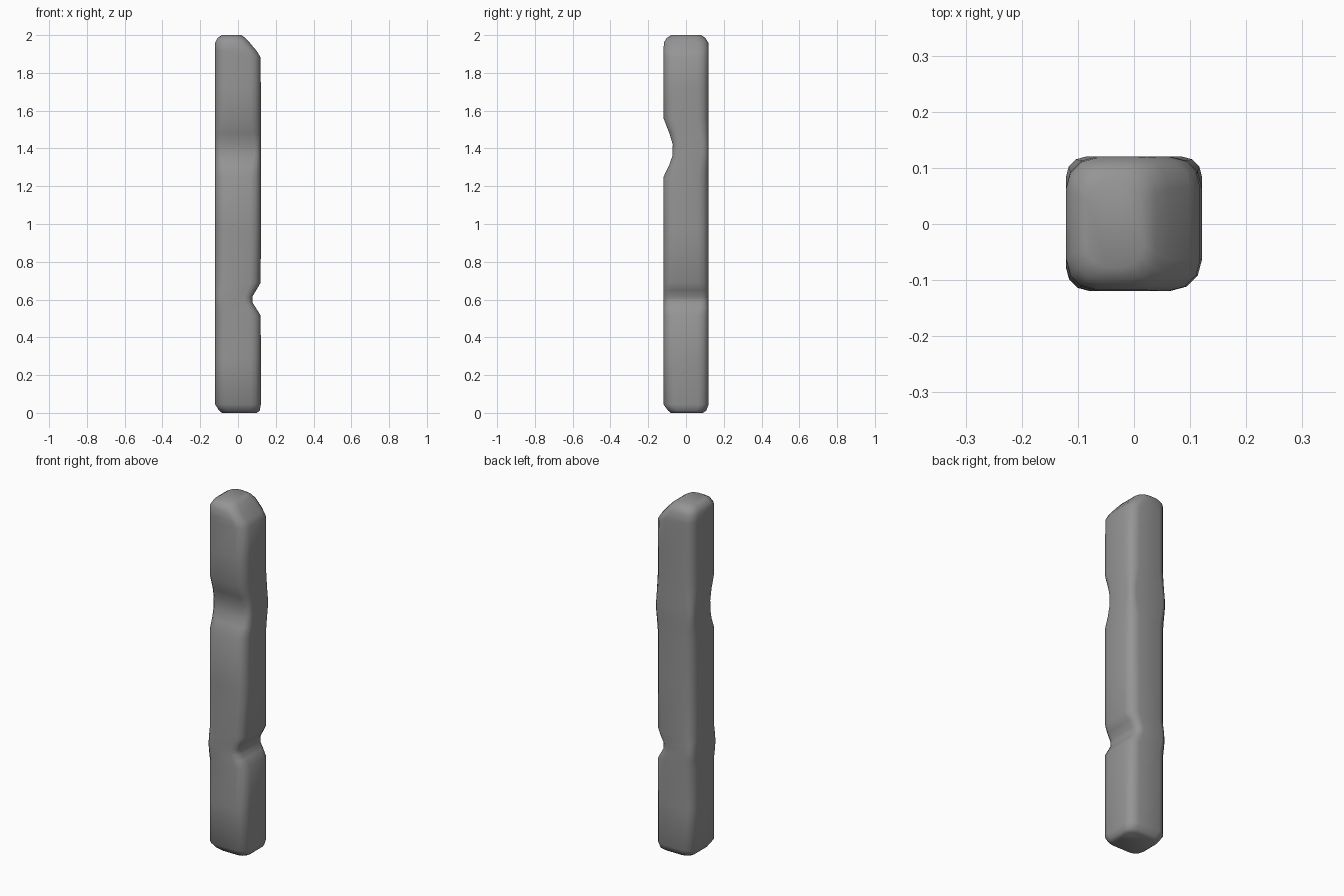
import bpy, bmesh
from math import sin, cos, pi

# Cross-section stations: z, left x, right x, front y, back y, corner radius
STATIONS = [
    (0.00, -0.085, 0.100, -0.080, 0.090, 0.045),
    (0.012, -0.100, 0.115, -0.095, 0.107, 0.05),
    (0.045, -0.121, 0.121, -0.119, 0.12, 0.055),
    (0.28, -0.121, 0.121, -0.119, 0.12, 0.055),
    # notch in the right side
    (0.515, -0.121, 0.120, -0.119, 0.12, 0.055),
    (0.555, -0.121, 0.095, -0.119, 0.12, 0.045),
    (0.585, -0.121, 0.076, -0.119, 0.12, 0.04),
    (0.615, -0.121, 0.076, -0.119, 0.12, 0.04),
    (0.65, -0.121, 0.097, -0.119, 0.12, 0.045),
    (0.69, -0.121, 0.120, -0.119, 0.12, 0.055),
    (0.97, -0.121, 0.121, -0.119, 0.12, 0.055),
    # hollow in the front
    (1.25, -0.121, 0.121, -0.119, 0.12, 0.055),
    (1.31, -0.121, 0.121, -0.090, 0.12, 0.045),
    (1.36, -0.121, 0.121, -0.072, 0.12, 0.035),
    (1.42, -0.121, 0.121, -0.070, 0.12, 0.035),
    (1.48, -0.121, 0.121, -0.088, 0.12, 0.045),
    (1.56, -0.121, 0.121, -0.119, 0.12, 0.055),
    (1.72, -0.121, 0.121, -0.119, 0.12, 0.055),
    # slanted, rounded top
    (1.885, -0.121, 0.118, -0.119, 0.12, 0.055),
    (1.915, -0.121, 0.100, -0.119, 0.12, 0.055),
    (1.96, -0.121, 0.062, -0.117, 0.118, 0.055),
    (1.985, -0.108, 0.039, -0.102, 0.103, 0.05),
    (2.00, -0.085, 0.018, -0.078, 0.080, 0.04),
]


def section(bm, z, x0, x1, y0, y1, r, seg=3):
    """Ring of vertices forming a rounded rectangle."""
    ring = []
    centres = [(x1 - r, y1 - r), (x0 + r, y1 - r), (x0 + r, y0 + r), (x1 - r, y0 + r)]
    for k, (cx, cy) in enumerate(centres):
        for i in range(seg + 1):
            a = (k + i / seg) * pi / 2
            ring.append(bm.verts.new((cx + r * cos(a), cy + r * sin(a), z)))
    return ring


# Worn timber post, lofted through the stations
bm = bmesh.new()
rings = [section(bm, *s) for s in STATIONS]
n = len(rings[0])
for a, b in zip(rings, rings[1:]):
    for i in range(n):
        j = (i + 1) % n
        bm.faces.new((a[i], a[j], b[j], b[i]))
bm.faces.new(rings[0][::-1])
bm.faces.new(rings[-1])
for f in bm.faces:
    f.smooth = True
mesh = bpy.data.meshes.new("post")
bm.to_mesh(mesh)
bm.free()
post = bpy.data.objects.new("post", mesh)
bpy.context.collection.objects.link(post)

# Dark grey finish
mat = bpy.data.materials.new("dark_grey")
mat.diffuse_color = (0.3, 0.3, 0.3, 1)
mesh.materials.append(mat)
